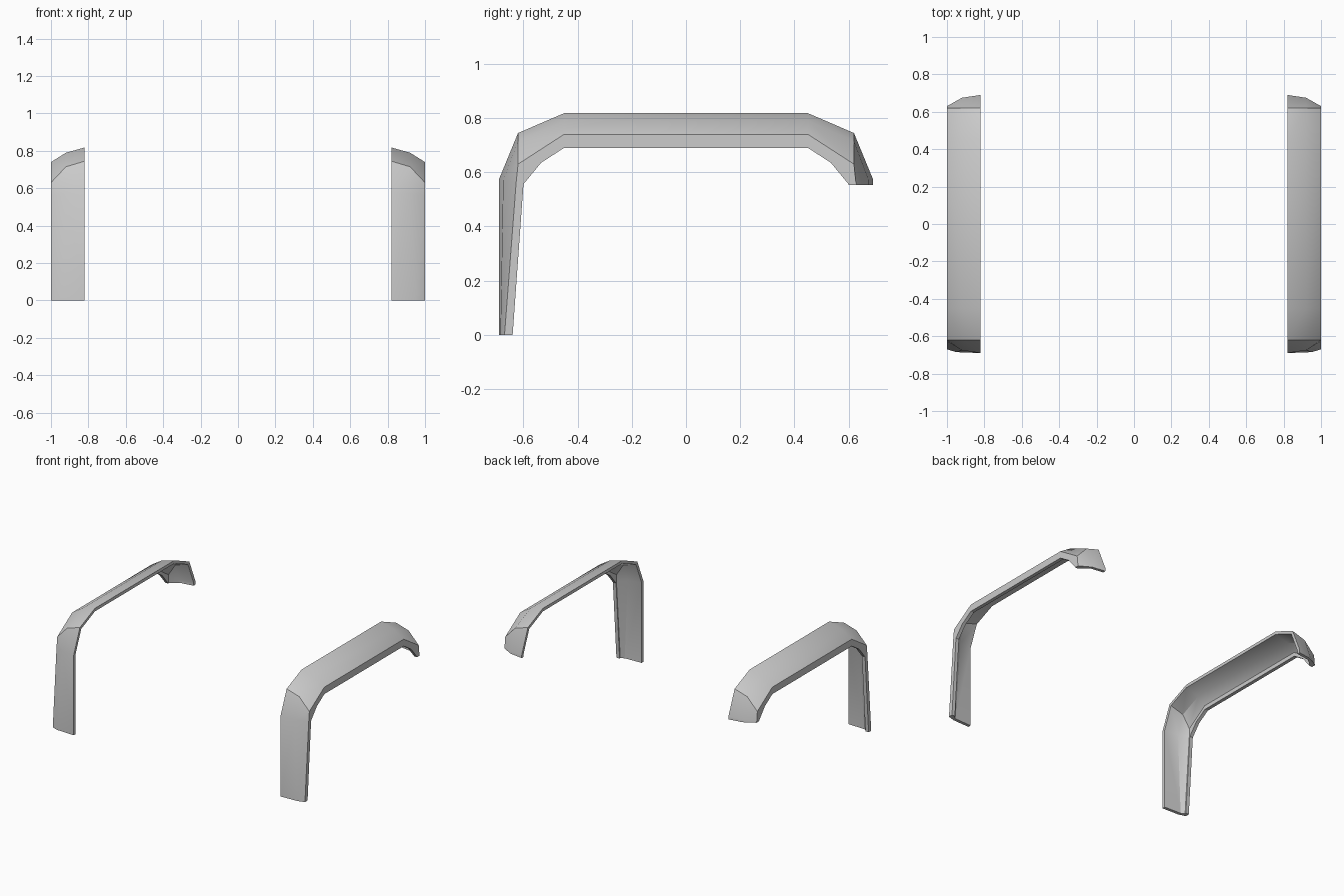
import bpy, bmesh, math

if "Cube" in bpy.data.objects:
    bpy.data.objects.remove(bpy.data.objects["Cube"])

T = 0.022            # sheet thickness
XA, XC, XL = 0.82, 1.0, 0.975   # inner edge, outer edge, inside of the lip

# Front stations: (crest yz, mid xyz, shoulder yz, lip yz, inward direction yz)
leg_foot = ((-.69, 0), (.95, -.685, 0), (-.67, 0), (-.64, 0), (1, 0))
leg_top = ((-.69, .575), (.92, -.675, .57), (-.627, .563), (-.60, .556), (1, 0))
corner = ((-.62, .745), (.92, -.62, .715), (-.62, .63), (-.535, .635), (.7, -.7))
roof = ((-.45, .818), (.92, -.45, .79), (-.45, .74), (-.45, .69), (0, -1))
tail_end = ((.69, .553), (.92, .675, .553), (.63, .553), (.60, .553), (-1, 0))


def flip(s):
    """Mirror a station front to back."""
    a, b, c, d, n = s
    return ((-a[0], a[1]), (b[0], -b[1], b[2]), (-c[0], c[1]), (-d[0], d[1]), (-n[0], n[1]))


def section(s):
    """Closed cross-section: outer skin, lip, then inner skin."""
    a, b, c, d, n = s
    oy, oz = n[0] * T, n[1] * T
    return [(XA, *a), b, (XC, *c), (XC, *d), (XL, *d),
            (XL, c[0] + oy, c[1] + oz), (b[0], b[1] + oy, b[2] + oz),
            (XA, a[0] + oy, a[1] + oz)]


stations = [leg_foot, leg_top, corner, roof, flip(roof), flip(corner), flip(leg_top), tail_end]

bm = bmesh.new()
rings = [[bm.verts.new(p) for p in section(s)] for s in stations]

# Skin between stations
for r, q in zip(rings, rings[1:]):
    for i in range(8):
        j = (i + 1) % 8
        bm.faces.new((r[i], r[j], q[j], q[i]))

# End caps follow the sheet thickness
for r in (rings[0], rings[-1]):
    for i in range(3):
        bm.faces.new((r[i], r[i + 1], r[6 - i], r[7 - i]))
bmesh.ops.recalc_face_normals(bm, faces=bm.faces[:])


def make_fender(name, side):
    me = bpy.data.meshes.new(name)
    part = bm.copy()
    if side < 0:
        for v in part.verts:
            v.co.x *= -1
        bmesh.ops.reverse_faces(part, faces=part.faces[:])
    part.to_mesh(me)
    part.free()
    ob = bpy.data.objects.new(name, me)
    bpy.context.collection.objects.link(ob)
    bpy.ops.object.select_all(action='DESELECT')
    ob.select_set(True)
    bpy.context.view_layer.objects.active = ob
    bpy.ops.object.shade_smooth_by_angle(angle=math.radians(32))


make_fender("right_fender", 1)
make_fender("left_fender", -1)
bm.free()
